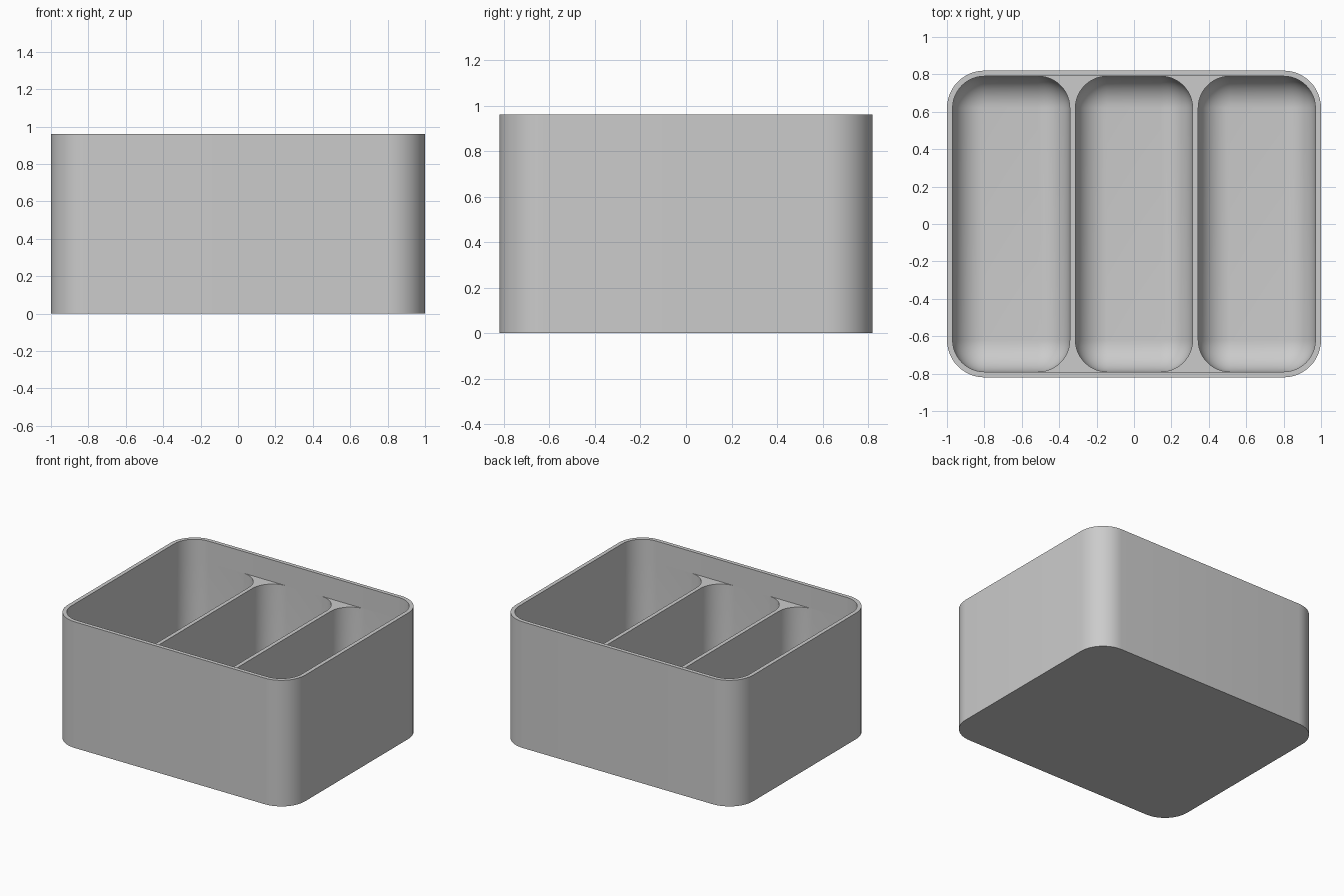
import bpy, bmesh, math

if "Cube" in bpy.data.objects:
    bpy.data.objects.remove(bpy.data.objects["Cube"])

HX, HY, H = 1.0, 0.82, 0.96      # outer half sizes and height
WALL, FLOOR = 0.03, 0.03
R_OUT, R_IN = 0.20, 0.17         # vertical corner radii
Z_DIV = 0.795                    # top of the dividers
SEG, FILLET_SEG = 12, 12

bm = bmesh.new()


def loop(x0, x1, hy, r, z):
    """Counter-clockwise rounded rectangle, starting at its front right corner."""
    verts = []
    corners = [(x1 - r, -hy + r, -90), (x1 - r, hy - r, 0),
               (x0 + r, hy - r, 90), (x0 + r, -hy + r, 180)]
    for cx, cy, start in corners:
        for i in range(SEG + 1):
            a = math.radians(start + 90 * i / SEG)
            verts.append(bm.verts.new((cx + r * math.cos(a), cy + r * math.sin(a), z)))
    return verts


def bridge(a, b, closed=True):
    n = len(a)
    for i in range(n if closed else n - 1):
        j = (i + 1) % n
        bm.faces.new((a[i], a[j], b[j], b[i]))


# Outer wall, flat rim and upper inner wall
ix, iy = HX - WALL, HY - WALL
shell = [loop(-HX, HX, HY, R_OUT, 0), loop(-HX, HX, HY, R_OUT, H),
         loop(-ix, ix, iy, R_IN, H), loop(-ix, ix, iy, R_IN, Z_DIV)]
for a, b in zip(shell, shell[1:]):
    bridge(a, b)
bm.faces.new(shell[0][::-1])     # underside

# Three compartments with rounded floor edges
width = (2 * ix - 2 * WALL) / 3
tops = []
for k in range(3):
    x0 = -ix + k * (width + WALL)
    x1 = x0 + width
    rings = [loop(x0, x1, iy, R_IN, Z_DIV)]
    for i in range(FILLET_SEG + 1):
        t = math.pi / 2 * i / FILLET_SEG
        inset = R_IN * (1 - math.cos(t))
        rings.append(loop(x0 + inset, x1 - inset, iy - inset, R_IN - inset,
                          FLOOR + R_IN * (1 - math.sin(t))))
    for a, b in zip(rings, rings[1:]):
        bridge(a, b)
    bm.faces.new(rings[-1])
    tops.append(rings[0])

# Flat divider tops, flaring out to the front and back walls
half = 2 * (SEG + 1)
for left, right in zip(tops, tops[1:]):
    bridge(right[half:], left[:half][::-1], closed=False)
bm.normal_update()
for f in bm.faces:
    if abs(f.calc_center_median().z - Z_DIV) < 1e-4 and f.normal.z < 0:
        f.normal_flip()

bmesh.ops.remove_doubles(bm, verts=bm.verts, dist=1e-5)

mesh = bpy.data.meshes.new("divided_bin")
bm.to_mesh(mesh)
bm.free()
bin_obj = bpy.data.objects.new("divided_bin", mesh)
bpy.context.collection.objects.link(bin_obj)

grey = bpy.data.materials.new("grey plastic")
grey.diffuse_color = (0.6, 0.6, 0.6, 1)
grey.use_nodes = True
grey.node_tree.nodes["Principled BSDF"].inputs["Base Color"].default_value = grey.diffuse_color
mesh.materials.append(grey)

bpy.context.view_layer.objects.active = bin_obj
bin_obj.select_set(True)
bpy.ops.object.shade_smooth_by_angle(angle=math.radians(30))
